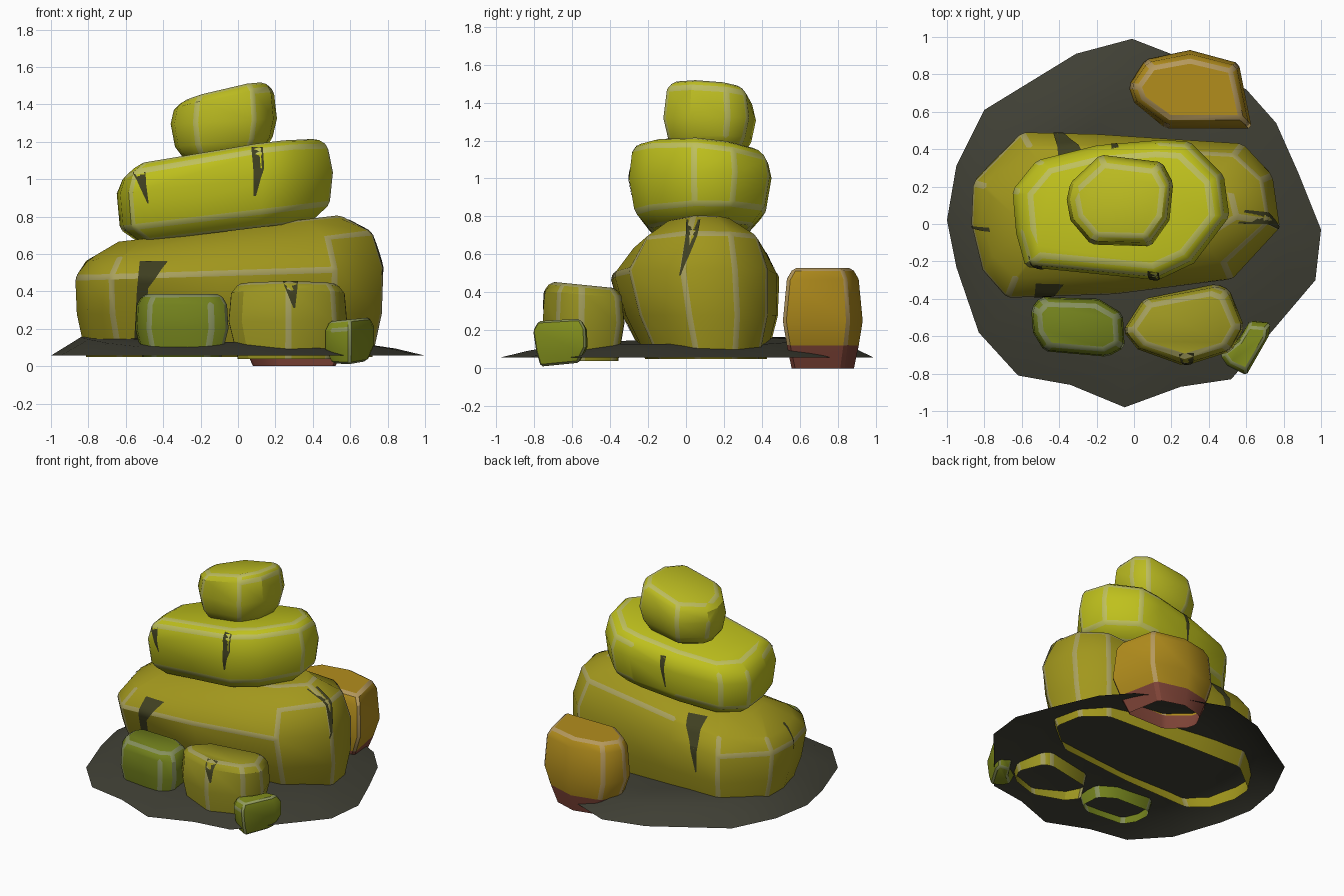
import bpy, bmesh, math
from mathutils import Vector
from mathutils.bvhtree import BVHTree

if "Cube" in bpy.data.objects:
    bpy.data.objects.remove(bpy.data.objects["Cube"])


def material(name, rgb):
    m = bpy.data.materials.new(name)
    m.diffuse_color = (*rgb, 1)
    m.use_nodes = True
    m.node_tree.nodes["Principled BSDF"].inputs["Base Color"].default_value = m.diffuse_color
    return m


def finish(name, bm, mats, angle=30):
    bmesh.ops.recalc_face_normals(bm, faces=bm.faces)
    me = bpy.data.meshes.new(name)
    bm.to_mesh(me)
    bm.free()
    ob = bpy.data.objects.new(name, me)
    bpy.context.collection.objects.link(ob)
    for m in mats:
        me.materials.append(m)
    bpy.ops.object.select_all(action='DESELECT')
    ob.select_set(True)
    bpy.context.view_layer.objects.active = ob
    bpy.ops.object.shade_smooth_by_angle(angle=math.radians(angle))
    return ob


def rock(name, outline, layers, rgb, base=None, base_z=0.0, width=0.018, closed=False):
    """Stack scaled, tilted copies of a plan outline.
    layer = (z, scale x, scale y, tilt x, tilt y, shift y)"""
    bm = bmesh.new()
    xs, ys = zip(*outline)
    cx, cy = (min(xs) + max(xs)) / 2, (min(ys) + max(ys)) / 2
    rings = []
    for z, sx, sy, tx, ty, dy in layers:
        ring = []
        for x, y in outline:
            u, v = (x - cx) * sx, (y - cy) * sy
            ring.append(bm.verts.new((cx + u, cy + v + dy, z + tx * u + ty * v)))
        rings.append(ring)
    n = len(outline)
    for a, b in zip(rings, rings[1:]):
        for i in range(n):
            j = (i + 1) % n
            bm.faces.new((a[i], a[j], b[j], b[i]))
    bm.faces.new(rings[-1])
    if closed:
        bm.faces.new(rings[0][::-1])
    bmesh.ops.recalc_face_normals(bm, faces=bm.faces)
    # worn light edges
    sharp = [e for e in bm.edges if len(e.link_faces) == 2
             and e.calc_face_angle() > math.radians(33)]
    bmesh.ops.bevel(bm, geom=sharp, offset=width, offset_type='OFFSET', segments=1,
                    profile=0.5, affect='EDGES', clamp_overlap=True, material=1)
    for f in bm.faces:
        if base and f.calc_center_median().z < base_z:
            f.material_index = 2
    light = [c * 0.8 + 0.1 for c in rgb]
    mats = [material(name + "_stone", rgb), material(name + "_edge", light)]
    if base:
        mats.append(material(name + "_base", base))
    return finish(name, bm, mats)


dark = material("crack_dark", (0.05, 0.05, 0.015))


def crack(name, target, path, direction):
    """Project a strip onto a rock; path = (centre point, half-width vector)."""
    bpy.context.view_layer.update()
    tree = BVHTree.FromObject(target, bpy.context.evaluated_depsgraph_get())
    d = Vector(direction).normalized()
    bm, rows = bmesh.new(), []
    for (p0, w0), (p1, w1) in zip(path, path[1:]):
        for k in range(7):
            t = k / 6
            p, w = Vector(p0).lerp(Vector(p1), t), Vector(w0).lerp(Vector(w1), t)
            hits = [tree.ray_cast(p + s * w - d * 2, d) for s in (-1, 1)]
            if all(h[0] for h in hits):
                rows.append([bm.verts.new(h[0] + h[1] * 0.005) for h in hits])
    for a, b in zip(rows, rows[1:]):
        bm.faces.new((a[0], a[1], b[1], b[0]))
    finish(name, bm, [dark])


# Ground mound: open shell with a raised middle
rim = [(-.01, .99), (-.31, .91), (-.8, .61), (-.95, .31), (-1, .02), (-.95, -.23),
       (-.83, -.58), (-.62, -.81), (-.34, -.86), (-.05, -.98), (.25, -.87), (.52, -.83),
       (.97, -.3), (1, -.03), (.88, .27), (.76, .54), (.6, .72), (.3, .87)]
bm = bmesh.new()
rings = [[bm.verts.new((x * s, y * s, z + lift * max(0, y * .6 - x)))
          for x, y in rim] for s, z, lift in ((1, .057, 0), (.84, .095, .06), (.6, .13, .03))]
for a, b in zip(rings, rings[1:]):
    for i in range(len(rim)):
        j = (i + 1) % len(rim)
        bm.faces.new((a[i], a[j], b[j], b[i]))
top = bm.verts.new((0, 0, .13))
for i in range(len(rim)):
    bm.faces.new((rings[-1][i], rings[-1][(i + 1) % len(rim)], top))
finish("ground_mound", bm, [material("ground_dark", (.05, .05, .035))], 40)

# Stacked rocks
bottom = rock("bottom_rock",
    [(-.87, 0), (-.86, .22), (-.6, .49), (-.2, .48), (.58, .43), (.74, .26),
     (.78, -.02), (.52, -.3), (-.1, -.38), (-.68, -.4), (-.81, -.25)],
    [(.05, .93, .72, 0, 0, .06), (.28, .99, .92, 0, 0, .03), (.5, 1, 1, .03, 0, 0),
     (.64, .93, .8, .1, 0, .02), (.737, .72, .42, .12, 0, .02)],
    (.36, .31, .012))
middle = rock("middle_rock",
    [(-.65, .18), (-.63, -.05), (-.58, -.23), (.13, -.3), (.32, -.21), (.51, .04),
     (.48, .26), (.3, .44), (.15, .45), (-.2, .42), (-.52, .34)],
    [(.72, .8, .72, .12, 0, 0), (.8, .97, .92, .12, 0, 0), (.98, 1, 1, .1, 0, 0),
     (1.09, .95, .95, .16, -.1, 0), (1.138, .84, .8, .16, -.09, 0)],
    (.52, .53, .012), closed=True)
rock("top_rock",
    [(-.36, .13), (-.34, .22), (-.18, .37), (.15, .33), (.21, .22), (.19, .02),
     (.09, -.12), (-.23, -.11), (-.34, .02)],
    [(1.13, .75, .75, .1, 0, 0), (1.2, .92, .9, .1, 0, 0), (1.31, 1, 1, .05, 0, 0),
     (1.425, .94, .92, .2, -.08, 0), (1.465, .8, .78, .23, -.1, 0)],
    (.5, .5, .015), closed=True)

# Rocks around the foot
rock("back_rock",
    [(-.03, .74), (.06, .88), (.3, .93), (.56, .86), (.63, .51), (.17, .51), (0, .65)],
    [(0, .68, .78, 0, 0, 0), (.12, .85, .9, 0, 0, 0), (.25, 1, 1, 0, 0, 0),
     (.47, .95, .9, 0, 0, 0), (.53, .84, .74, 0, 0, 0)],
    (.45, .27, .012), base=(.22, .06, .04), base_z=.13)
front = rock("front_rock",
    [(-.06, -.57), (.05, -.4), (.44, -.32), (.51, -.35), (.59, -.55), (.52, -.68),
     (.27, -.76), (.02, -.67)],
    [(.04, .85, .85, 0, 0, 0), (.24, 1, 1, 0, 0, 0), (.39, .96, .95, 0, -.08, 0),
     (.44, .84, .78, 0, -.1, 0)],
    (.33, .3, .015))
rock("front_left_rock",
    [(-.55, -.45), (-.5, -.39), (-.19, -.4), (-.06, -.48), (-.05, -.66), (-.14, -.71),
     (-.48, -.68), (-.54, -.58)],
    [(.05, .85, .85, 0, 0, 0), (.2, 1, 1, 0, 0, 0), (.33, .97, .96, 0, 0, 0),
     (.385, .84, .78, 0, 0, 0)],
    (.17, .22, .012))
rock("small_rock",
    [(.73, -.53), (.72, -.6), (.6, -.81), (.5, -.76), (.46, -.7), (.56, -.62), (.62, -.52)],
    [(.02, .72, .72, 0, .1, 0), (.1, 1, .95, 0, .1, .01), (.2, 1, 1, .08, 0, 0),
     (.25, .82, .8, .1, 0, 0)],
    (.22, .27, .012), width=.012, closed=True)

# Dark cracks
F, B = (0, 1, 0), (0, -1, 0)
crack("crack_bottom_front", bottom,
      [((-.45, 0, .56), (.075, 0, 0)), ((-.51, 0, .42), (.03, 0, 0)),
       ((-.53, 0, .14), (.025, 0, 0))], F)
crack("crack_bottom_right", bottom,
      [((0, .04, .78), (0, .035, 0)), ((0, .03, .7), (0, .03, 0)),
       ((0, -.03, .49), (0, .003, 0))], (-1, 0, 0))
crack("crack_bottom_back", bottom,
      [((-.33, 0, .66), (.07, 0, 0)), ((-.4, 0, .5), (.03, 0, 0)),
       ((-.42, 0, .32), (.004, 0, 0))], B)
crack("crack_bottom_left", bottom,
      [((0, -.03, .58), (0, .012, 0)), ((0, -.01, .42), (0, .003, 0))], (1, 0, 0))
crack("crack_middle_front", middle,
      [((.1, 0, 1.19), (.03, 0, 0)), ((.11, 0, 1.06), (.028, 0, 0)),
       ((.09, 0, .91), (.006, 0, 0))], F)
crack("crack_middle_front_left", middle,
      [((-.53, 0, 1.05), (.035, 0, 0)), ((-.51, 0, .97), (.02, 0, 0)),
       ((-.48, 0, .87), (.003, 0, 0))], F)
crack("crack_middle_back", middle,
      [((-.1, 0, 1.06), (.02, 0, 0)), ((-.12, 0, .84), (.004, 0, 0))], B)
crack("crack_front_rock", front,
      [((.28, 0, .45), (.04, 0, 0)), ((.3, 0, .31), (.004, 0, 0))], F)
